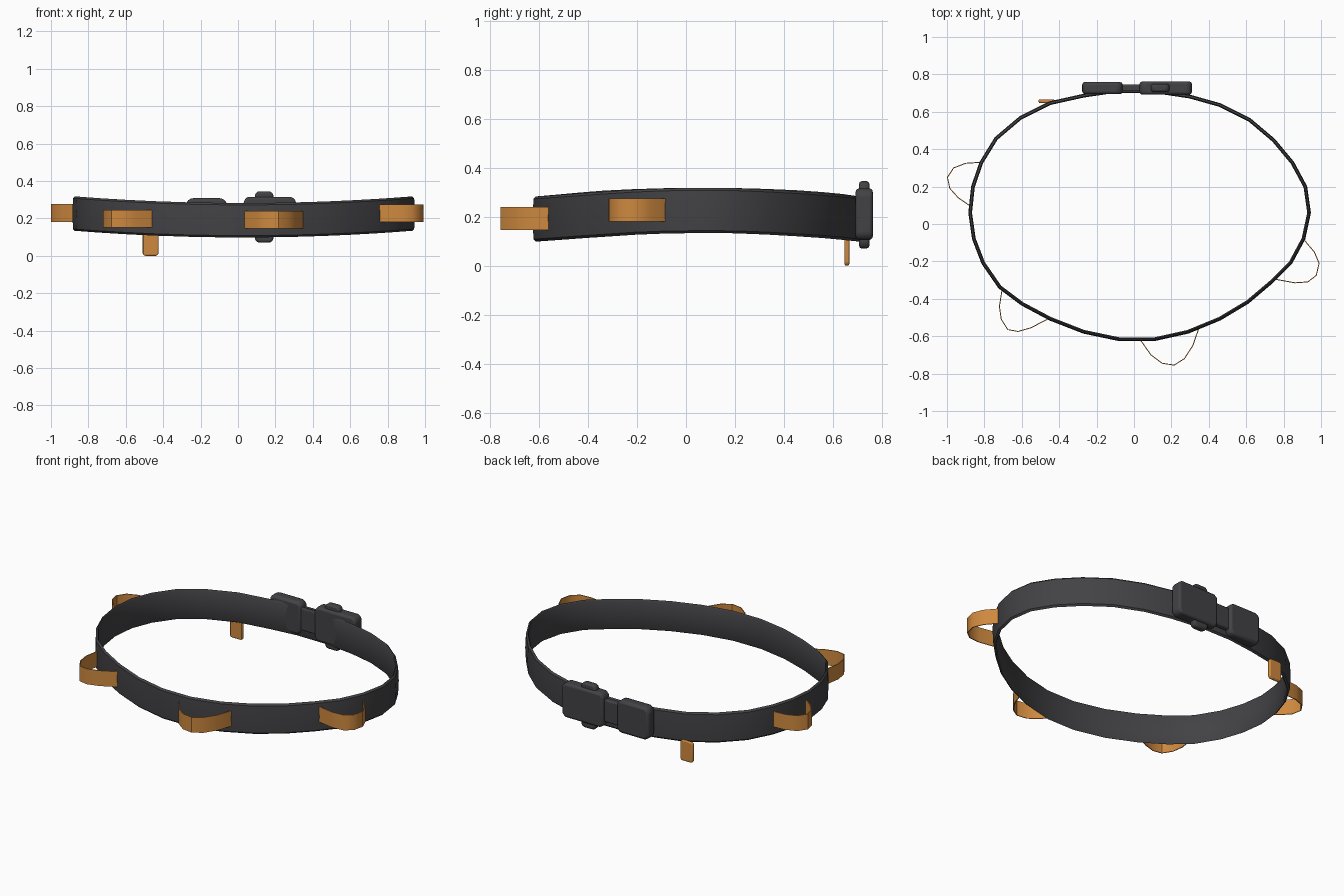
import bpy, bmesh, math
from mathutils import Vector

if "Cube" in bpy.data.objects:
    bpy.data.objects.remove(bpy.data.objects["Cube"])


def material(name, rgb):
    m = bpy.data.materials.new(name)
    m.diffuse_color = (*rgb, 1)
    m.use_nodes = True
    m.node_tree.nodes["Principled BSDF"].inputs["Base Color"].default_value = m.diffuse_color
    return m


DARK = material("dark_webbing", (0.055, 0.055, 0.06))
ORANGE = material("orange_webbing", (0.62, 0.25, 0.05))


def finish(name, bm, mat, angle=40, bevel=0, segments=2):
    bmesh.ops.recalc_face_normals(bm, faces=bm.faces)
    me = bpy.data.meshes.new(name)
    bm.to_mesh(me)
    bm.free()
    ob = bpy.data.objects.new(name, me)
    bpy.context.collection.objects.link(ob)
    me.materials.append(mat)
    bpy.ops.object.select_all(action='DESELECT')
    bpy.context.view_layer.objects.active = ob
    ob.select_set(True)
    if bevel:
        mod = ob.modifiers.new("soft_edges", 'BEVEL')
        mod.width, mod.segments, mod.limit_method = bevel, segments, 'ANGLE'
    bpy.ops.object.shade_smooth_by_angle(angle=math.radians(angle))
    return ob


def sweep(name, path, section, z_at, mat, closed):
    """Sweep an (outward, z) section along a counter-clockwise plan path."""
    bm = bmesh.new()
    n, rings = len(path), []
    for i, (x, y) in enumerate(path):
        a = Vector(path[(i - 1) % n] if closed else path[max(i - 1, 0)])
        b = Vector(path[(i + 1) % n] if closed else path[min(i + 1, n - 1)])
        t = (b - a).normalized()
        rings.append([bm.verts.new((x + t.y * o, y - t.x * o, z_at(x) + z))
                      for o, z in section])
    k = len(section)
    for i in range(n if closed else n - 1):
        r, s = rings[i], rings[(i + 1) % n]
        for j in range(k):
            bm.faces.new((r[j], s[j], s[(j + 1) % k], r[(j + 1) % k]))
    if not closed:
        bm.faces.new(rings[0])
        bm.faces.new(rings[-1])
    return finish(name, bm, mat)


def plate(name, x, y, z, chamfer, mat, bevel, segments=2):
    """Plate with cut corners in xz, extruded along y and softened."""
    (x0, x1), (y0, y1), (z0, z1), c = x, y, z, chamfer
    outline = [(x0 + c, z0), (x1 - c, z0), (x1, z0 + c), (x1, z1 - c),
               (x1 - c, z1), (x0 + c, z1), (x0, z1 - c), (x0, z0 + c)]
    bm = bmesh.new()
    f = bm.faces.new([bm.verts.new((px, y0, pz)) for px, pz in outline])
    ext = bmesh.ops.extrude_face_region(bm, geom=[f])
    for v in ext['geom']:
        if isinstance(v, bmesh.types.BMVert):
            v.co.y = y1
    return finish(name, bm, mat, 40, bevel, segments)


# Waist strap: plan outline, rising slightly towards the hips
strap = [(-0.08, -0.62), (0.11, -0.62), (0.29, -0.58), (0.46, -0.51), (0.61, -0.42),
         (0.74, -0.31), (0.84, -0.21), (0.91, -0.08), (0.94, 0.06), (0.92, 0.20),
         (0.85, 0.33), (0.75, 0.45), (0.62, 0.56), (0.46, 0.64), (0.30, 0.685),
         (0.10, 0.715), (-0.10, 0.715), (-0.27, 0.69), (-0.45, 0.65), (-0.61, 0.57),
         (-0.74, 0.46), (-0.82, 0.33), (-0.865, 0.20), (-0.88, 0.06), (-0.86, -0.08),
         (-0.81, -0.21), (-0.72, -0.34), (-0.60, -0.43), (-0.45, -0.51), (-0.27, -0.58)]
band = [(-0.008, -0.092), (0.002, -0.082), (0.006, 0.0), (0.002, 0.082),
        (-0.008, 0.092), (-0.014, 0.082), (-0.010, 0.0), (-0.014, -0.082)]
sweep("waist_strap", strap, band,
      lambda x: 0.19 + 0.035 * min(1, abs(x - 0.03) / 0.9) ** 2, DARK, True)

# Four webbing loops standing off the strap
loops = {
    "front_loop": (0.193, [(0.03, -0.615), (0.09, -0.70), (0.15, -0.745), (0.215, -0.755),
                           (0.27, -0.72), (0.315, -0.65), (0.348, -0.555)]),
    "front_left_loop": (0.197, [(-0.705, -0.345), (-0.72, -0.44), (-0.71, -0.51),
                                (-0.675, -0.565), (-0.62, -0.575), (-0.55, -0.555),
                                (-0.46, -0.508)]),
    "right_loop": (0.228, [(0.75, -0.295), (0.86, -0.315), (0.93, -0.31), (0.975, -0.275),
                           (0.99, -0.21), (0.965, -0.15), (0.91, -0.085)]),
    "left_loop": (0.229, [(-0.825, 0.33), (-0.90, 0.325), (-0.965, 0.30), (-0.998, 0.25),
                          (-0.985, 0.19), (-0.94, 0.14), (-0.875, 0.095)]),
}
tape = [(-0.003, -0.047), (0.002, -0.047), (0.002, 0.047), (-0.003, 0.047)]
for name, (z, path) in loops.items():
    sweep(name, path, tape, lambda x, z=z: z, ORANGE, False)

# Hanging tag at the back
plate("hanging_tag", (-0.51, -0.425), (0.647, 0.666), (0.0, 0.125), 0.01, ORANGE, 0.006)

# Buckle: socket with two squeeze buttons, bridge and plug
plate("buckle_socket", (0.03, 0.31), (0.692, 0.762), (0.105, 0.315), 0.02, DARK, 0.017, 3)
for name, z in (("lower_button", (0.07, 0.14)), ("upper_button", (0.28, 0.345))):
    plate(name, (0.09, 0.19), (0.706, 0.748), z, 0.016, DARK, 0.012)
plate("buckle_bridge", (-0.09, 0.06), (0.70, 0.745), (0.14, 0.275), 0.01, DARK, 0.01)
plate("buckle_plug", (-0.277, -0.06), (0.694, 0.76), (0.108, 0.308), 0.022, DARK, 0.02, 2)
